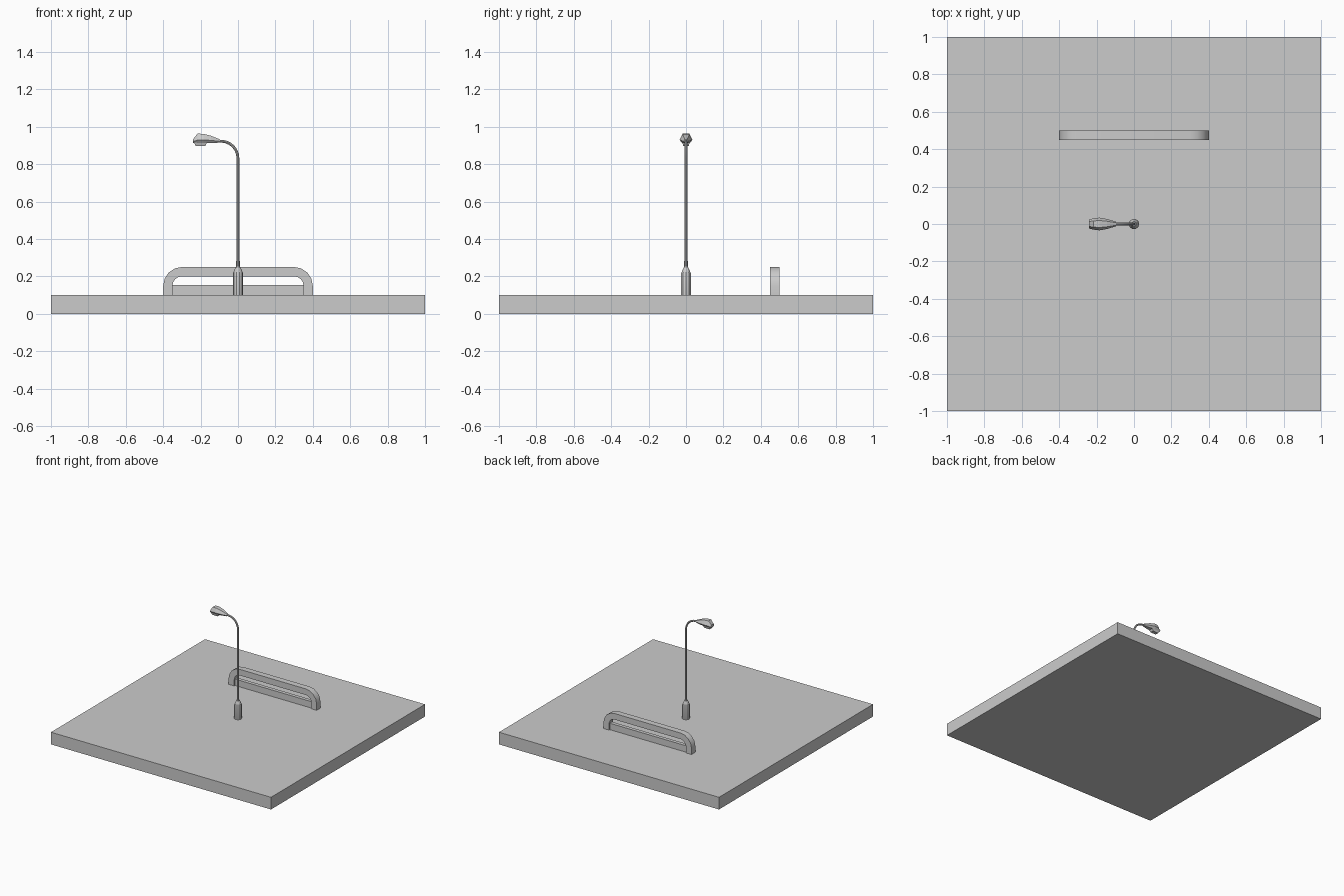
import bpy, math
from mathutils import Vector

if "Cube" in bpy.data.objects:
    bpy.data.objects.remove(bpy.data.objects["Cube"])


def mesh_object(name, verts, faces, smooth=None):
    me = bpy.data.meshes.new(name)
    me.from_pydata([tuple(v) for v in verts], [], faces)
    me.update()
    ob = bpy.data.objects.new(name, me)
    bpy.context.collection.objects.link(ob)
    bpy.context.view_layer.objects.active = ob
    ob.select_set(True)
    if smooth:
        bpy.ops.object.shade_smooth_by_angle(angle=math.radians(smooth))
    ob.select_set(False)
    return ob


def loft(name, rings, smooth=None):
    """Skin a list of equal-length rings and cap both ends."""
    n = len(rings[0])
    verts = [v for r in rings for v in r]
    faces = [(k * n + i, k * n + (i + 1) % n, (k + 1) * n + (i + 1) % n, (k + 1) * n + i)
             for k in range(len(rings) - 1) for i in range(n)]
    faces += [tuple(reversed(range(n))), tuple(range(len(verts) - n, len(verts)))]
    return mesh_object(name, verts, faces, smooth)


def box(name, x0, x1, y0, y1, z0, z1):
    ring = [(x0, y0), (x1, y0), (x1, y1), (x0, y1)]
    return loft(name, [[(x, y, z) for x, y in ring] for z in (z0, z1)])


def circle(c, r, axis, sides):
    """Ring of points around c, perpendicular to axis in the xz plane."""
    u = Vector((axis.z, 0, -axis.x))
    return [c + r * (math.cos(a) * u + math.sin(a) * Vector((0, 1, 0)))
            for a in (2 * math.pi * i / sides for i in range(sides))]


# Ground slab
box("ground_slab", -1, 1, -1, 1, 0, 0.1)


# Barrier hoop: rounded arch with a square section
def arch(half, top, radius, steps=4):
    pts = [(-half, 0.1)]
    for start, sx in ((180, -1), (90, 1)):
        for i in range(steps + 1):
            a = math.radians(start - 90 * i / steps)
            pts.append((sx * (half - radius) + radius * math.cos(a),
                        top - radius + radius * math.sin(a)))
    return pts + [(half, 0.1)]


outer, inner = arch(0.4, 0.25, 0.1), arch(0.35, 0.2, 0.05)
loft("barrier_hoop", [[(*o[:1], 0.45, o[1]), (o[0], 0.5, o[1]),
                       (i[0], 0.5, i[1]), (i[0], 0.45, i[1])]
                      for o, i in zip(outer, inner)], 30)

# Low rail between the hoop legs
box("barrier_lower_rail", -0.36, 0.36, 0.46, 0.49, 0.1, 0.153)

# Lamp base with tapered collar
up = Vector((0, 0, 1))
loft("lamp_base", [circle(Vector((0, 0, z)), r, up, 10)
                   for z, r in ((0.1, 0.028), (0.215, 0.028), (0.248, 0.013))], 30)

# Pole that bends over into the arm
rings = [circle(Vector((0, 0, 0.24)), 0.0095, up, 8)]
R = 0.09
for i in range(7):
    a = math.pi / 2 * i / 6
    c = Vector((-R + R * math.cos(a), 0, 0.83 + R * math.sin(a) * 1.03))
    rings.append(circle(c, 0.0075, Vector((-math.sin(a), 0, math.cos(a))), 8))
rings.append(circle(Vector((-0.13, 0, 0.923)), 0.0075, Vector((-1, 0, 0)), 8))
loft("lamp_pole", rings, 40)

# Lamp head: hexagonal sections (x, half width, bottom z, middle z, top z)
sections = [(-0.095, 0.012, 0.915, 0.922, 0.932),
            (-0.145, 0.027, 0.913, 0.927, 0.952),
            (-0.185, 0.034, 0.912, 0.930, 0.962),
            (-0.217, 0.030, 0.912, 0.928, 0.963),
            (-0.240, 0.024, 0.914, 0.922, 0.934)]
loft("lamp_head", [[(x, -w * .6, b), (x, w * .6, b), (x, w, m),
                    (x, w * .55, t), (x, -w * .55, t), (x, -w, m)]
                   for x, w, b, m, t in sections])

# Lamp lens under the head
loft("lamp_lens", [[(x0, -w, z), (x1, -w, z), (x1, w, z), (x0, w, z)]
                   for x0, x1, w, z in ((-0.225, -0.175, 0.014, 0.896),
                                        (-0.235, -0.165, 0.02, 0.916))])

# Make all normals face outward
for ob in bpy.context.collection.objects:
    bpy.context.view_layer.objects.active = ob
    ob.select_set(True)
    bpy.ops.object.mode_set(mode='EDIT')
    bpy.ops.mesh.select_all(action='SELECT')
    bpy.ops.mesh.normals_make_consistent(inside=False)
    bpy.ops.object.mode_set(mode='OBJECT')
    ob.select_set(False)
